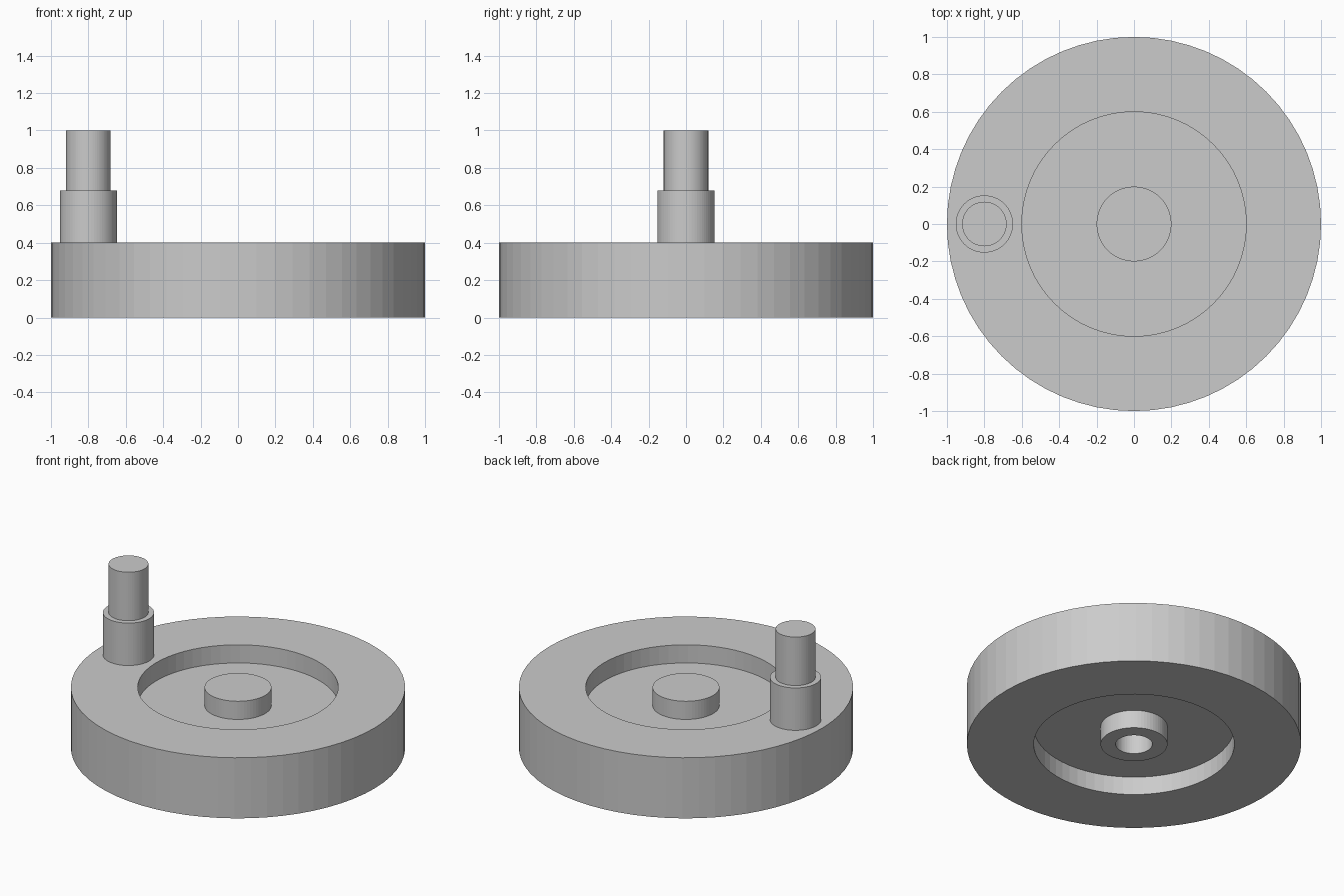
import bpy, bmesh, math

if "Cube" in bpy.data.objects:
    bpy.data.objects.remove(bpy.data.objects["Cube"])

grey = bpy.data.materials.new("plain grey")
grey.diffuse_color = (0.6, 0.6, 0.6, 1)
grey.use_nodes = True
grey.node_tree.nodes["Principled BSDF"].inputs["Base Color"].default_value = grey.diffuse_color


def lathe(name, profile, centre=(0, 0, 0), sides=64):
    """Revolve (radius, z) points about z; the ends are closed with flat caps."""
    bm = bmesh.new()
    rings = []
    for r, z in profile:
        rings.append([bm.verts.new((r * math.cos(2 * math.pi * i / sides),
                                    r * math.sin(2 * math.pi * i / sides), z))
                      for i in range(sides)])
    for a, b in zip(rings, rings[1:]):
        for i in range(sides):
            j = (i + 1) % sides
            bm.faces.new((a[i], a[j], b[j], b[i]))
    bm.faces.new(rings[0][::-1])
    bm.faces.new(rings[-1])
    bmesh.ops.recalc_face_normals(bm, faces=bm.faces)
    mesh = bpy.data.meshes.new(name)
    bm.to_mesh(mesh)
    bm.free()
    mesh.materials.append(grey)
    obj = bpy.data.objects.new(name, mesh)
    obj.location = centre
    bpy.context.collection.objects.link(obj)
    return obj


# Wheel: blind bore, hub, web recessed on both sides, thick rim
lathe("wheel", [
    (0.11, 0.30), (0.11, 0.0), (0.20, 0.0), (0.20, 0.12),
    (0.60, 0.12), (0.60, 0.0), (1.00, 0.0), (1.00, 0.40),
    (0.60, 0.40), (0.60, 0.28), (0.20, 0.28), (0.20, 0.40),
])

# Handle: wide collar and narrower grip standing on the rim
lathe("handle", [
    (0.153, 0.40), (0.153, 0.68), (0.119, 0.68), (0.119, 1.0),
], centre=(-0.80, 0, 0))
